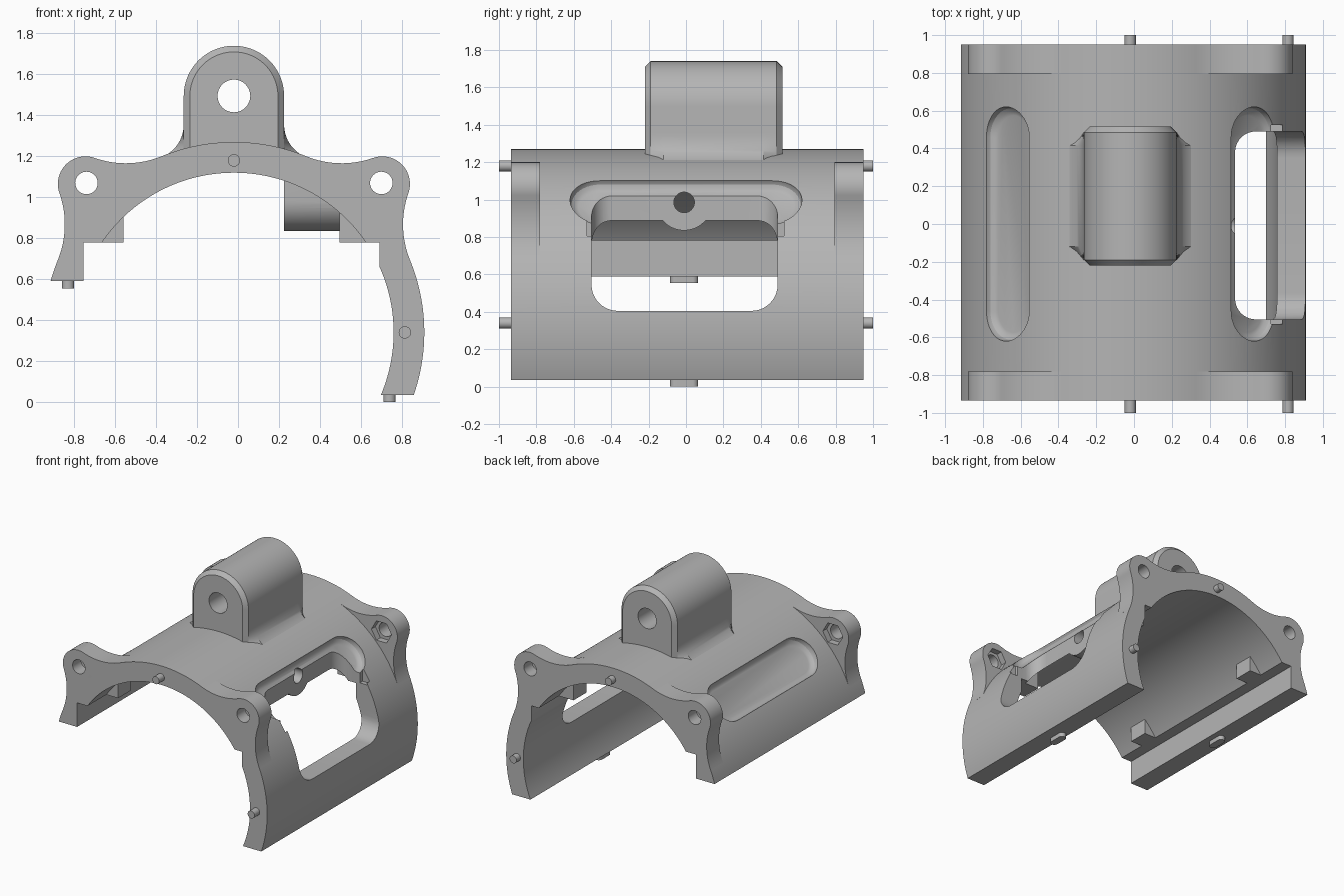
import bpy, bmesh
from math import sin, cos, pi, radians, degrees, asin, acos, sqrt, atan2

if "Cube" in bpy.data.objects:
    bpy.data.objects.remove(bpy.data.objects["Cube"])

grey = bpy.data.materials.new("plain grey")
grey.use_nodes = True
grey.diffuse_color = (0.46, 0.46, 0.46, 1)
grey.node_tree.nodes["Principled BSDF"].inputs["Base Color"].default_value = grey.diffuse_color

CX, CZ = -0.02, 0.34            # tube axis
R_OUT, R_IN = 0.93, 0.78        # tube radii
FRONT, BACK = -0.935, 0.95      # tube ends

AXIS = {"x": lambda a, b, t: (t, a, b),
        "y": lambda a, b, t: (a, t, b),
        "z": lambda a, b, t: (a, b, t)}


def arc(cx, cy, r, start, end, n=24):
    angles = [radians(start + (end - start) * i / n) for i in range(n + 1)]
    return [(cx + r * cos(a), cy + r * sin(a)) for a in angles]


def circle(cx, cy, r, n=32):
    return arc(cx, cy, r, 0, 360, n)[:-1]


def rect(x0, y0, x1, y1):
    return [(x0, y0), (x1, y0), (x1, y1), (x0, y1)]


def rounded(x0, y0, x1, y1, r):
    return (arc(x1 - r, y1 - r, r, 0, 90, 10) + arc(x0 + r, y1 - r, r, 90, 180, 10)
            + arc(x0 + r, y0 + r, r, 180, 270, 10) + arc(x1 - r, y0 + r, r, 270, 360, 10))


def loft(name, place, sections):
    """Solid through matching outlines, each given as (position, points)."""
    bm = bmesh.new()
    rings = [[bm.verts.new(place(a, b, t)) for a, b in pts] for t, pts in sections]
    for low, high in zip(rings, rings[1:]):
        for i in range(len(low)):
            j = (i + 1) % len(low)
            bm.faces.new((low[i], low[j], high[j], high[i]))
    bm.faces.new(rings[0])
    bm.faces.new(rings[-1])
    bmesh.ops.recalc_face_normals(bm, faces=bm.faces)
    mesh = bpy.data.meshes.new(name)
    bm.to_mesh(mesh)
    bm.free()
    mesh.materials.append(grey)
    obj = bpy.data.objects.new(name, mesh)
    bpy.context.collection.objects.link(obj)
    return obj


def prism(name, axis, pts, t0, t1):
    return loft(name, AXIS[axis], [(t0, pts), (t1, pts)])


def combine(target, tool, operation):
    mod = target.modifiers.new("combine", "BOOLEAN")
    mod.operation, mod.solver, mod.object = operation, "EXACT", tool
    bpy.context.view_layer.objects.active = target
    bpy.ops.object.modifier_apply(modifier=mod.name)
    bpy.data.objects.remove(tool)


def cut(target, tool):
    combine(target, tool, "DIFFERENCE")


def add(target, tool):
    combine(target, tool, "UNION")


def angle_at(z, r):
    return degrees(asin((z - CZ) / r))


# Open tube shell with a stepped seat along both inner edges
low, high, seat = 0.035, 0.59, 0.78
step_z = CZ + sqrt(R_IN ** 2 - (0.69 - CX) ** 2)
a_seat = angle_at(seat, R_IN)
profile = arc(CX, CZ, R_OUT, angle_at(low, R_OUT), 180 - angle_at(high, R_OUT), 96)
profile += [(-0.755, high), (-0.755, seat)]
profile += arc(CX, CZ, R_IN, 180 - a_seat, a_seat, 72)
profile += [(0.69, seat)]
profile += arc(CX, CZ, R_IN, angle_at(step_z, R_IN), angle_at(low, R_IN), 30)
shell = prism("shell", "y", profile, FRONT, BACK)


# Screw ears, blended into the tube by concave arcs
def ear_outline(side):
    ear_d, ear_r, blend = 1.025, 0.135, 0.46
    d1, d2 = R_OUT + blend, ear_r + blend
    spread = acos((d1 ** 2 + ear_d ** 2 - d2 ** 2) / (2 * d1 * ear_d))
    fx, fy = d1 * cos(spread), d1 * sin(spread)       # blend centre, ear along +x
    to_ear = degrees(atan2(-fy, ear_d - fx))
    to_axis = degrees(spread) - 180
    half = arc(fx, fy, blend, to_axis, to_ear, 16)
    tip = arc(ear_d, 0, ear_r, 180 + to_ear, -180 - to_ear, 28)[1:-1]
    s = degrees(spread)
    pts = half + tip + [(x, -y) for x, y in reversed(half)]
    pts += arc(0, 0, 0.86, -s, s, 8)
    k = sqrt(0.5)
    return [(CX + side * k * (x - y), CZ + k * (x + y)) for x, y in pts]


for side in (-1, 1):
    ex, ez = CX + side * 0.72, 1.07
    for outer, inner, nut in ((FRONT, -0.78, -0.83), (BACK, 0.795, 0.845)):
        ear = prism("ear", "y", ear_outline(side), outer, inner)
        cut(ear, prism("screw_hole", "y", circle(ex, ez, 0.055), outer * 1.1, inner * 0.9))
        cut(ear, prism("nut_recess", "y", circle(ex, ez, 0.088, 6), inner * 0.95, nut))
        add(shell, ear)

# Inner corner blocks and the sensor boss under the roof
for x0, x1, top in ((-0.70, -0.56, 0.94), (0.495, 0.66, 0.94)):
    for y0, y1 in ((-0.7, -0.54), (0.54, 0.7)):
        add(shell, prism("corner_block", "y", rect(x0, seat, x1, top), y0, y1))
boss = arc(-0.01, 0.985, 0.15, 180, 360) + [(0.14, 1.08), (-0.16, 1.08)]
add(shell, prism("boss", "x", boss, 0.225, 0.56))


# Long rounded pockets at 45 degrees on both shoulders
def pocket_outline(r):
    return arc(0, 0.46, r, 0, 180, 20) + arc(0, -0.46, r, 180, 360, 20)


K = sqrt(0.5)
for side in (-1, 1):
    def place(u, v, t, s=side):
        return (CX + s * K * (t + u), v, CZ + K * (t - u))
    cut(shell, loft("pocket", place, [(0.873, pocket_outline(0.115)),
                                      (0.88, pocket_outline(0.135)),
                                      (0.895, pocket_outline(0.152)),
                                      (0.915, pocket_outline(0.16)),
                                      (1.1, pocket_outline(0.16))]))

# Side window, opening into the pocket above it
cut(shell, prism("window_top", "z", rounded(0.535, -0.505, 1.3, 0.49, 0.11), 0.6, 1.06))
cut(shell, prism("window_low", "x", rounded(-0.505, 0.405, 0.49, 0.9, 0.14), 0.6, 1.3))
cut(shell, prism("window_groove", "z", rect(0.725, -0.53, 0.785, 0.525), 0.79, 1.0))
cut(shell, prism("sensor_hole", "x", circle(-0.01, 0.985, 0.055), 0.1, 0.7))


# Top lug with chamfered ends and a cross hole
def lug_outline(r):
    return arc(CX, 1.495, r, 0, 180, 40) + [(CX - r, 1.15), (CX + r, 1.15)]


lug = loft("lug", AXIS["y"], [(-0.22, lug_outline(0.215)), (-0.19, lug_outline(0.245)),
                              (0.485, lug_outline(0.245)), (0.515, lug_outline(0.215))])
cut(lug, prism("lug_hole", "y", circle(CX, 1.495, 0.08), -0.5, 0.8))


# Concave flares where the lug meets the shell
def flare_outline(side, k):
    pts = [(0.2, 1.15)]
    for i in range(13):
        t = i / 12
        x = 0.245 + 0.105 * k * t * t
        pts.append((x, 1.36 * (1 - t) ** 2 + 2.5 * t * (1 - t) + 1.195 * t * t))
    return [(CX + side * x, z) for x, z in pts]


for side, name in ((-1, "right_flare"), (1, "left_flare")):
    loft(name, AXIS["y"], [(-0.19, flare_outline(side, 0.02)), (-0.12, flare_outline(side, 1)),
                           (0.415, flare_outline(side, 1)), (0.485, flare_outline(side, 0.02))])

# Locating pins on the end faces
for x, z, name in ((CX, 1.18, "top_pin"), (0.815, CZ, "side_pin")):
    prism("front_" + name, "y", circle(x, z, 0.03), -1, FRONT + 0.02)
    prism("back_" + name, "y", circle(x, z, 0.03), BACK - 0.02, 1)

# Rounded locating tabs under both long edges
for x, z, name in ((-0.83, high, "right_tab"), (0.74, low, "left_tab")):
    prism(name, "z", rounded(x - 0.03, -0.085, x + 0.03, 0.065, 0.029), z - 0.035, z + 0.02)

# Smooth curved faces, keep edges crisp
for obj in bpy.context.scene.objects:
    if obj.type == "MESH":
        bpy.ops.object.select_all(action="DESELECT")
        obj.select_set(True)
        bpy.context.view_layer.objects.active = obj
        bpy.ops.object.shade_smooth_by_angle(angle=radians(25))
